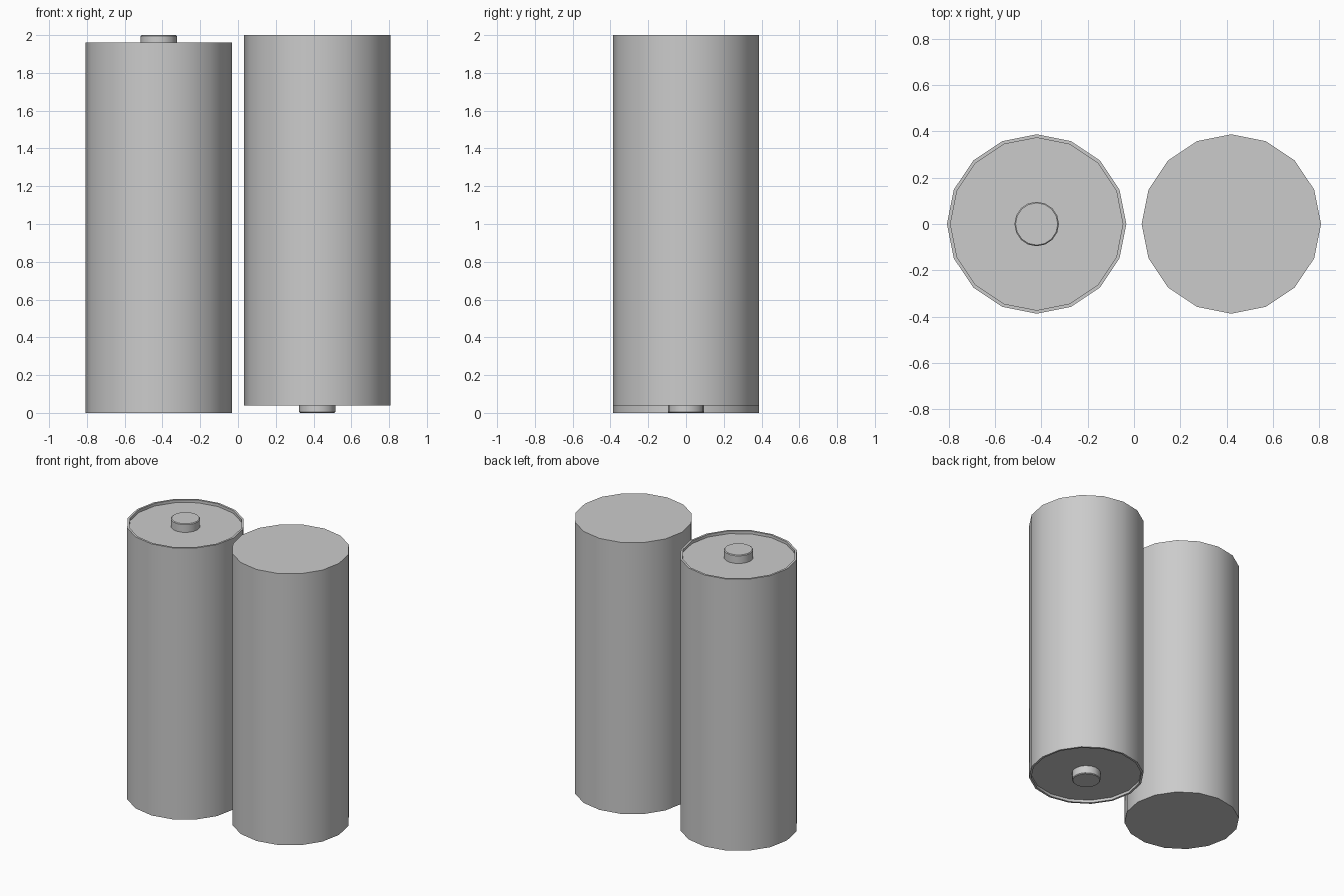
import bpy, bmesh, math

if "Cube" in bpy.data.objects:
    bpy.data.objects.remove(bpy.data.objects["Cube"])

SIDES = 16


def lathe(name, profile, x, flip):
    """Revolve (radius, z) points; radius 0 closes the ends."""
    bm = bmesh.new()
    rings = []
    for r, z in profile:
        if r == 0:
            rings.append([bm.verts.new((0, 0, z))] * SIDES)
        else:
            rings.append([bm.verts.new((r * math.cos(2 * math.pi * i / SIDES),
                                        r * math.sin(2 * math.pi * i / SIDES), z))
                          for i in range(SIDES)])
    for low, high in zip(rings, rings[1:]):
        for i in range(SIDES):
            j = (i + 1) % SIDES
            corners = dict.fromkeys((low[i], low[j], high[j], high[i]))
            bm.faces.new(list(corners))
    # merge the flat fans at the axis into single polygons
    poles = [v for v in bm.verts if v.co.x == 0 and v.co.y == 0]
    bmesh.ops.dissolve_verts(bm, verts=poles)
    # upside-down cell: half turn about the x axis at mid height
    if flip:
        for v in bm.verts:
            v.co.y, v.co.z = -v.co.y, 2.0 - v.co.z
    bmesh.ops.recalc_face_normals(bm, faces=bm.faces)
    mesh = bpy.data.meshes.new(name)
    bm.to_mesh(mesh)
    bm.free()
    obj = bpy.data.objects.new(name, mesh)
    obj.location.x = x
    bpy.context.collection.objects.link(obj)
    bpy.ops.object.select_all(action='DESELECT')
    obj.select_set(True)
    bpy.context.view_layer.objects.active = obj
    bpy.ops.object.shade_smooth_by_angle(angle=math.radians(30))
    return obj


# Casing with a thin raised rim around the recessed end
casing = [(0, 0), (0.387, 0), (0.387, 1.96), (0.372, 1.96), (0.372, 1.94), (0, 1.94)]
# Small contact button with a fine chamfer
button = [(0, 1.94), (0.096, 1.94), (0.096, 1.995), (0.091, 2.0), (0, 2.0)]

for side, x, flip in (("left", -0.42, False), ("right", 0.42, True)):
    lathe(side + "_battery_casing", casing, x, flip)
    lathe(side + "_battery_contact", button, x, flip)
